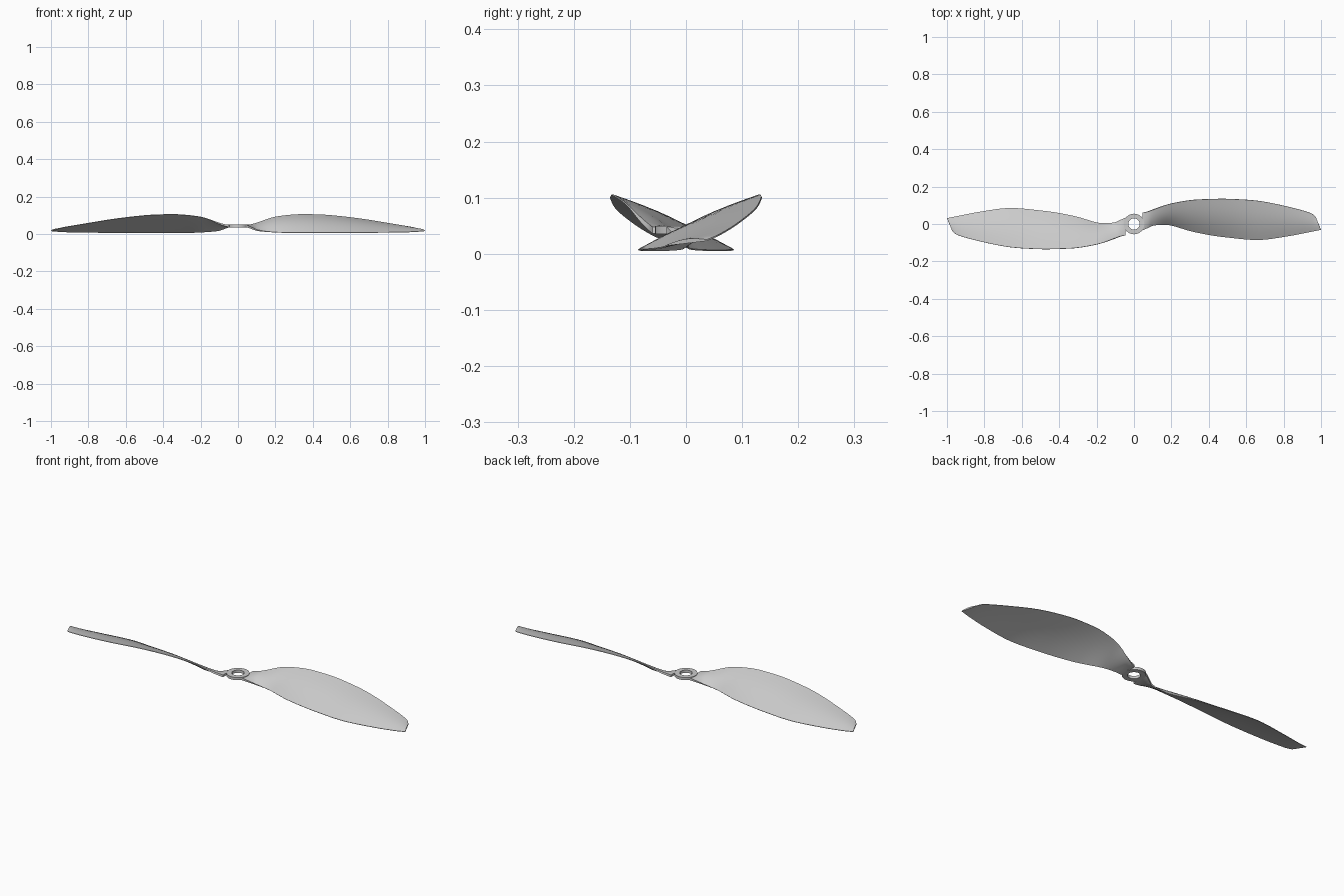
import bpy, bmesh, math
from mathutils import Vector, Matrix

cube = bpy.data.objects.get("Cube")
if cube:
    bpy.data.objects.remove(cube)

grey = bpy.data.materials.new("light_grey")
grey.use_nodes = True
colour = (0.6, 0.6, 0.6, 1)
grey.diffuse_color = colour
grey.node_tree.nodes["Principled BSDF"].inputs["Base Color"].default_value = colour

# Blade edges as guide points from root to tip
LEADING = [(.046, .06, .042), (.075, .067, .048), (.11, .08, .06), (.19, .107, .089),
           (.3, .127, .103), (.4, .133, .104), (.51, .134, .098), (.67, .123, .079),
           (.83, .091, .053), (.94, .06, .034), (.972, .037, .024)]
TRAILING = [(.046, -.035, .042), (.075, -.02, .03), (.11, -.006, .018), (.19, -.006, .009),
            (.3, -.037, .006), (.4, -.058, .006), (.51, -.073, .006), (.67, -.085, .007),
            (.83, -.064, .008), (.94, -.043, .011), (1.0, -.031, .016)]
STEPS, CHORD = 6, 14


def smooth_path(points):
    """Catmull-Rom curve through the guide points."""
    pts = [Vector(p) for p in points]
    pts = [2 * pts[0] - pts[1]] + pts + [2 * pts[-1] - pts[-2]]
    path = []
    for a, b, c, d in zip(pts, pts[1:], pts[2:], pts[3:]):
        for k in range(STEPS):
            t = k / STEPS
            path.append(b + (c - a) * t / 2 + (2 * a - 5 * b + 4 * c - d) * t ** 2 / 2
                        + (3 * b - a - 3 * c + d) * t ** 3 / 2)
    return path + [pts[-2]]


def section(lead, trail):
    """Closed cambered aerofoil loop between the two edges."""
    across = trail - lead
    up = Vector((0, -across.z, across.y)).normalized()
    if up.z < 0:
        up = -up
    root = max(0, 1 - (lead.x - .046) / .12)
    camber = .036 * across.length * (1 - root)
    upper, lower = [], []
    for k in range(CHORD + 1):
        s = (1 - math.cos(math.pi * k / CHORD)) / 2
        bulge = math.sin(math.pi * s)
        half = .006 * root + (1 - root) * (.0012 + .0045 * bulge * (1.1 - .5 * lead.x))
        mid = lead + across * s + up * camber * bulge
        upper.append(mid + up * half)
        lower.append(mid - up * half)
    return upper + lower[::-1]


def finish(bm, name):
    bmesh.ops.recalc_face_normals(bm, faces=bm.faces)
    mesh = bpy.data.meshes.new(name)
    bm.to_mesh(mesh)
    bm.free()
    mesh.materials.append(grey)
    obj = bpy.data.objects.new(name, mesh)
    bpy.context.collection.objects.link(obj)
    bpy.ops.object.select_all(action='DESELECT')
    obj.select_set(True)
    bpy.context.view_layer.objects.active = obj
    bpy.ops.object.shade_smooth_by_angle(angle=math.radians(35))
    return obj


def loft(bm, loops, closed=False):
    """Skin a row of closed loops with quads."""
    rows = [[bm.verts.new(p) for p in loop] for loop in loops]
    pairs = list(zip(rows, rows[1:]))
    if closed:
        pairs.append((rows[-1], rows[0]))
    for a, b in pairs:
        for i in range(len(a)):
            j = (i + 1) % len(a)
            bm.faces.new((a[i], a[j], b[j], b[i]))
    if not closed:
        bm.faces.new(rows[0])
        bm.faces.new(rows[-1])


# Two blades, half a turn apart
for name, turn in (("left_blade", 0), ("right_blade", math.pi)):
    bm = bmesh.new()
    loft(bm, [section(a, b) for a, b in zip(smooth_path(LEADING), smooth_path(TRAILING))])
    bmesh.ops.rotate(bm, verts=bm.verts, cent=(0, 0, 0), matrix=Matrix.Rotation(turn, 3, 'Z'))
    finish(bm, name)

# Hub ring with a shaft hole
bm = bmesh.new()
profile = [(.03, .035), (.055, .035), (.055, .049), (.03, .049)]
angles = [math.tau * k / 48 for k in range(48)]
loft(bm, [[(r * math.cos(a), r * math.sin(a), z) for r, z in profile] for a in angles], closed=True)
finish(bm, "hub_ring")
